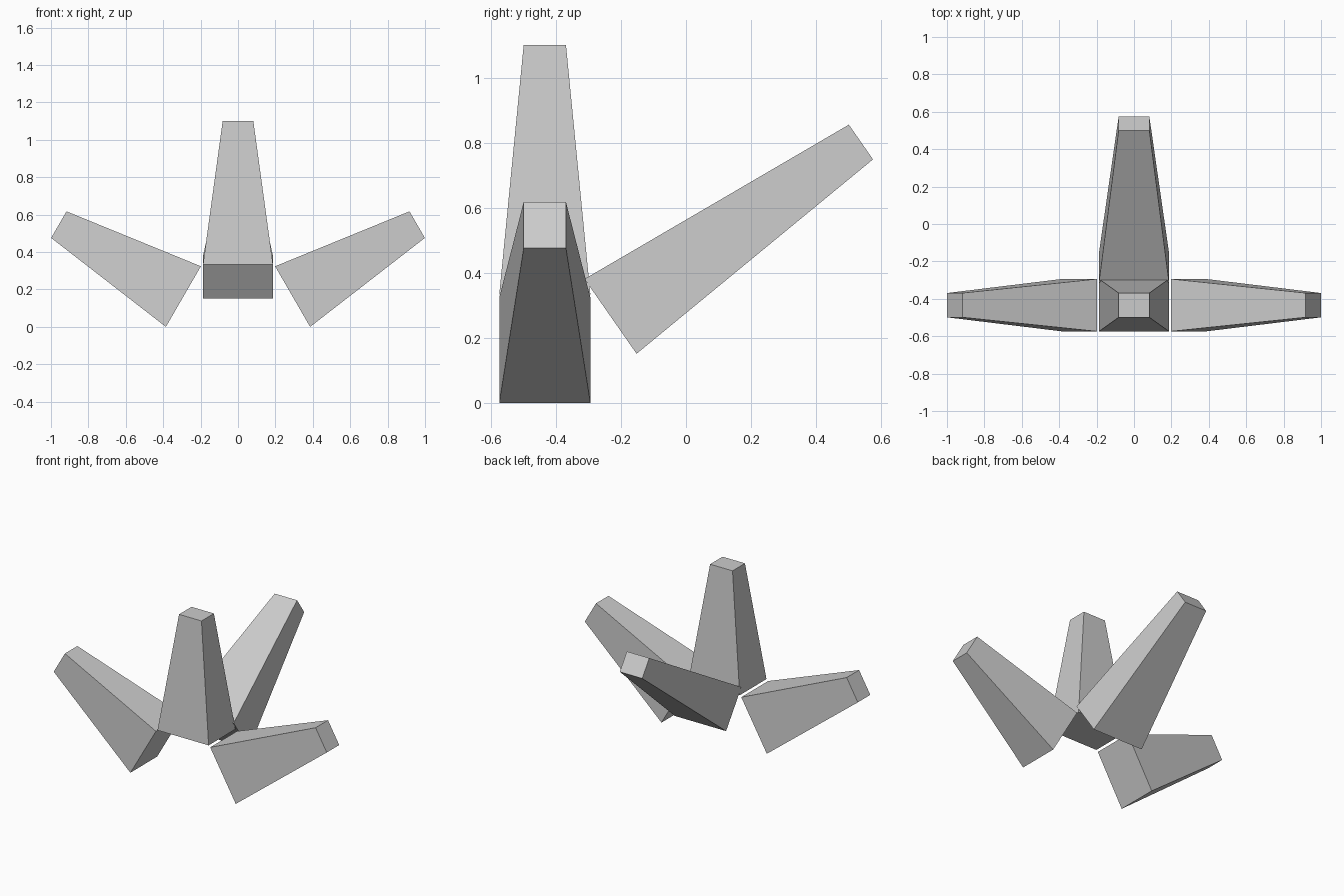
import bpy
import bmesh
from math import radians
from mathutils import Matrix, Vector

cube = bpy.data.objects.get("Cube")
if cube:
    bpy.data.objects.remove(cube, do_unlink=True)

grey = bpy.data.materials.new("light_grey")
grey.use_nodes = True
colour = (0.6, 0.6, 0.6, 1)
grey.diffuse_color = colour
grey.node_tree.nodes["Principled BSDF"].inputs["Base Color"].default_value = colour

BASE = (0.187, 0.14)   # half width and half depth at the wide end
TIP = (0.082, 0.065)   # half width and half depth at the narrow end


def tapered_block(name, base_centre, length, axis, tilt):
    """Four-sided tapered block standing on base_centre, leaning by tilt degrees."""
    bm = bmesh.new()
    bmesh.ops.create_cube(bm, size=2)
    for v in bm.verts:
        half = TIP if v.co.z > 0 else BASE
        v.co = Vector((v.co.x * half[0], v.co.y * half[1],
                       length if v.co.z > 0 else 0))
    bm.transform(Matrix.Translation(base_centre) @ Matrix.Rotation(radians(tilt), 4, axis))
    mesh = bpy.data.meshes.new(name)
    bm.to_mesh(mesh)
    bm.free()
    mesh.materials.append(grey)
    obj = bpy.data.objects.new(name, mesh)
    bpy.context.collection.objects.link(obj)
    return obj


# Upright block in the middle
tapered_block("upright_block", (0, -0.434, 0.334), 0.766, 'Y', 0)

# Mirrored pair leaning outward
for side, sign in (("left", 1), ("right", -1)):
    tapered_block(side + "_block", (sign * 0.292, -0.434, 0.162), 0.769, 'Y', sign * 60)

# Longer block leaning backward
tapered_block("rear_block", (0, -0.232, 0.266), 0.938, 'X', -55.15)
